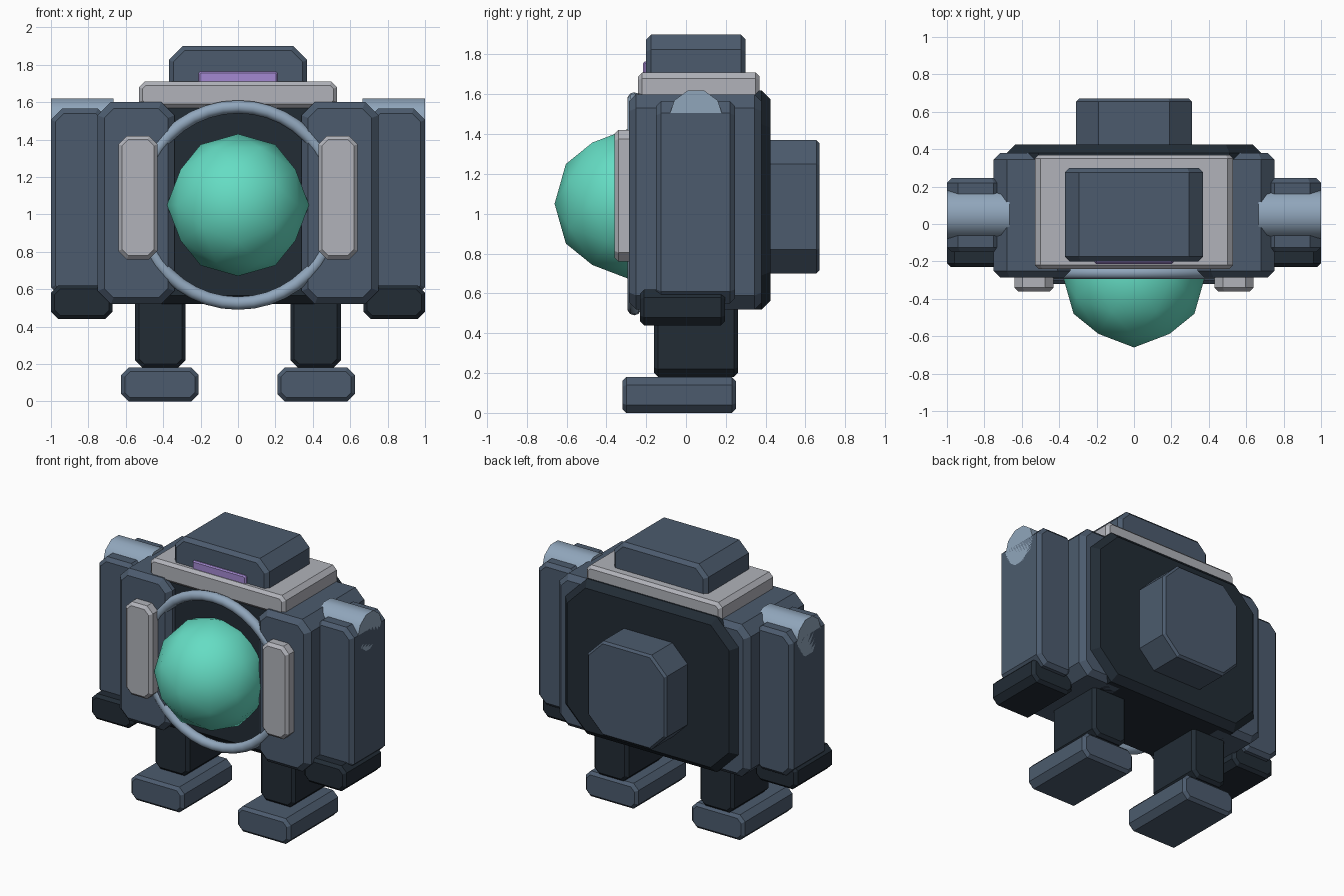
import bpy, bmesh, math
from mathutils import Matrix, Vector

if "Cube" in bpy.data.objects:
    bpy.data.objects.remove(bpy.data.objects["Cube"])


def material(name, rgb):
    m = bpy.data.materials.new(name)
    m.diffuse_color = (*rgb, 1)
    m.use_nodes = True
    m.node_tree.nodes["Principled BSDF"].inputs["Base Color"].default_value = m.diffuse_color
    return m


SLATE = material("slate", (0.072, 0.105, 0.155))
DARK = material("dark slate", (0.016, 0.025, 0.036))
PALE = material("pale grey", (0.44, 0.45, 0.49))
STEEL = material("steel blue", (0.28, 0.38, 0.50))
GREEN = material("mint green", (0.13, 0.72, 0.55))
PURPLE = material("violet", (0.37, 0.25, 0.64))


def finish(bm, name, mat, smooth=None):
    bmesh.ops.recalc_face_normals(bm, faces=bm.faces)
    me = bpy.data.meshes.new(name)
    bm.to_mesh(me)
    bm.free()
    me.materials.append(mat)
    ob = bpy.data.objects.new(name, me)
    bpy.context.collection.objects.link(ob)
    if smooth:
        bpy.ops.object.select_all(action='DESELECT')
        bpy.context.view_layer.objects.active = ob
        ob.select_set(True)
        bpy.ops.object.shade_smooth_by_angle(angle=math.radians(smooth))
    return ob


def block(name, mat, x, y, z, cut, bevel):
    """Octagonal x-z profile drawn along y, with bevelled ends."""
    bm = bmesh.new()
    cx, cz = sum(x) / 2, sum(z) / 2
    rings = []
    for yy, inset in ((y[0], bevel), (y[0] + bevel, 0), (y[1] - bevel, 0), (y[1], bevel)):
        hx, hz = (x[1] - x[0]) / 2 - inset, (z[1] - z[0]) / 2 - inset
        c = max(cut - 0.586 * inset, 0.004)
        pts = [(hx, hz - c), (hx - c, hz), (c - hx, hz), (-hx, hz - c),
               (-hx, c - hz), (c - hx, -hz), (hx - c, -hz), (hx, c - hz)]
        rings.append([bm.verts.new((cx + px, yy, cz + pz)) for px, pz in pts])
    for a, b in zip(rings, rings[1:]):
        for i in range(8):
            j = (i + 1) % 8
            bm.faces.new((a[i], a[j], b[j], b[i]))
    bm.faces.new(rings[0])
    bm.faces.new(rings[-1])
    return finish(bm, name, mat)


def pair(name, mat, x, y, z, cut, bevel):
    block("left_" + name, mat, (-x[1], -x[0]), y, z, cut, bevel)
    block("right_" + name, mat, x, y, z, cut, bevel)


# Body core, backpack, collar and head
block("hull", DARK, (-0.68, 0.68), (-0.22, 0.425), (0.52, 1.62), 0.17, 0.045)
block("backpack", SLATE, (-0.31, 0.31), (0.30, 0.67), (0.70, 1.37), 0.12, 0.015)
block("collar", PALE, (-0.53, 0.53), (-0.24, 0.37), (1.57, 1.71), 0.03, 0.02)
block("head", SLATE, (-0.37, 0.37), (-0.20, 0.30), (1.56, 1.90), 0.075, 0.025)
block("visor", PURPLE, (-0.21, 0.21), (-0.215, -0.17), (1.70, 1.765), 0.01, 0.008)

# Side pods with front plates, arms, hands, legs and feet
pair("pod", SLATE, (0.34, 0.75), (-0.285, 0.38), (0.52, 1.60), 0.07, 0.035)
pair("front_plate", PALE, (0.43, 0.64), (-0.36, -0.26), (0.76, 1.42), 0.045, 0.02)
pair("arm", SLATE, (0.69, 1.0), (-0.15, 0.245), (0.55, 1.565), 0.06, 0.025)
pair("hand", DARK, (0.67, 1.0), (-0.23, 0.195), (0.44, 0.62), 0.04, 0.02)
pair("leg", DARK, (0.28, 0.55), (-0.16, 0.26), (0.18, 0.62), 0.04, 0.02)
pair("foot", SLATE, (0.21, 0.625), (-0.32, 0.25), (0.0, 0.18), 0.04, 0.02)

# Shoulder drums lying along x
for side, sx in (("left", -1), ("right", 1)):
    bm = bmesh.new()
    bmesh.ops.create_cone(
        bm, cap_ends=True, segments=10, radius1=0.135, radius2=0.135, depth=0.335,
        matrix=Matrix.Translation((sx * 0.8325, 0.05, 1.49))
        @ Matrix.Rotation(math.pi / 2, 4, 'Z') @ Matrix.Rotation(math.pi / 2, 4, 'X'))
    # Turn the drum so that a vertex points along y
    mids = [v.co for v in bm.verts]
    if max(abs(c.y - 0.05) for c in mids) < 0.134:
        bmesh.ops.rotate(bm, verts=bm.verts, cent=(0, 0.05, 1.49),
                         matrix=Matrix.Rotation(math.pi / 10, 3, 'X'))
    finish(bm, side + "_shoulder", STEEL, 40)

# Glass dome: subdivided icosahedron with its two-fold axes on x, y and z
bm = bmesh.new()
phi = (1 + 5 ** 0.5) / 2
for a in (-1, 1):
    for b in (-phi, phi):
        for co in ((0, b, a), (b, a, 0), (a, 0, b)):
            bm.verts.new(co)
bmesh.ops.convex_hull(bm, input=bm.verts)
bmesh.ops.subdivide_edges(bm, edges=bm.edges[:], cuts=1, use_grid_fill=True)
for v in bm.verts:
    v.co = v.co.normalized() * 0.38 + Vector((0, -0.28, 1.05))
finish(bm, "dome", GREEN, 60)

# Ring around the dome
bpy.ops.mesh.primitive_torus_add(
    major_radius=0.525, minor_radius=0.035, major_segments=40, minor_segments=10,
    location=(0, -0.26, 1.05), rotation=(math.pi / 2, 0, 0))
ring = bpy.context.object
ring.name = "dome_ring"
ring.data.materials.append(STEEL)
bpy.ops.object.shade_smooth_by_angle(angle=math.radians(60))
